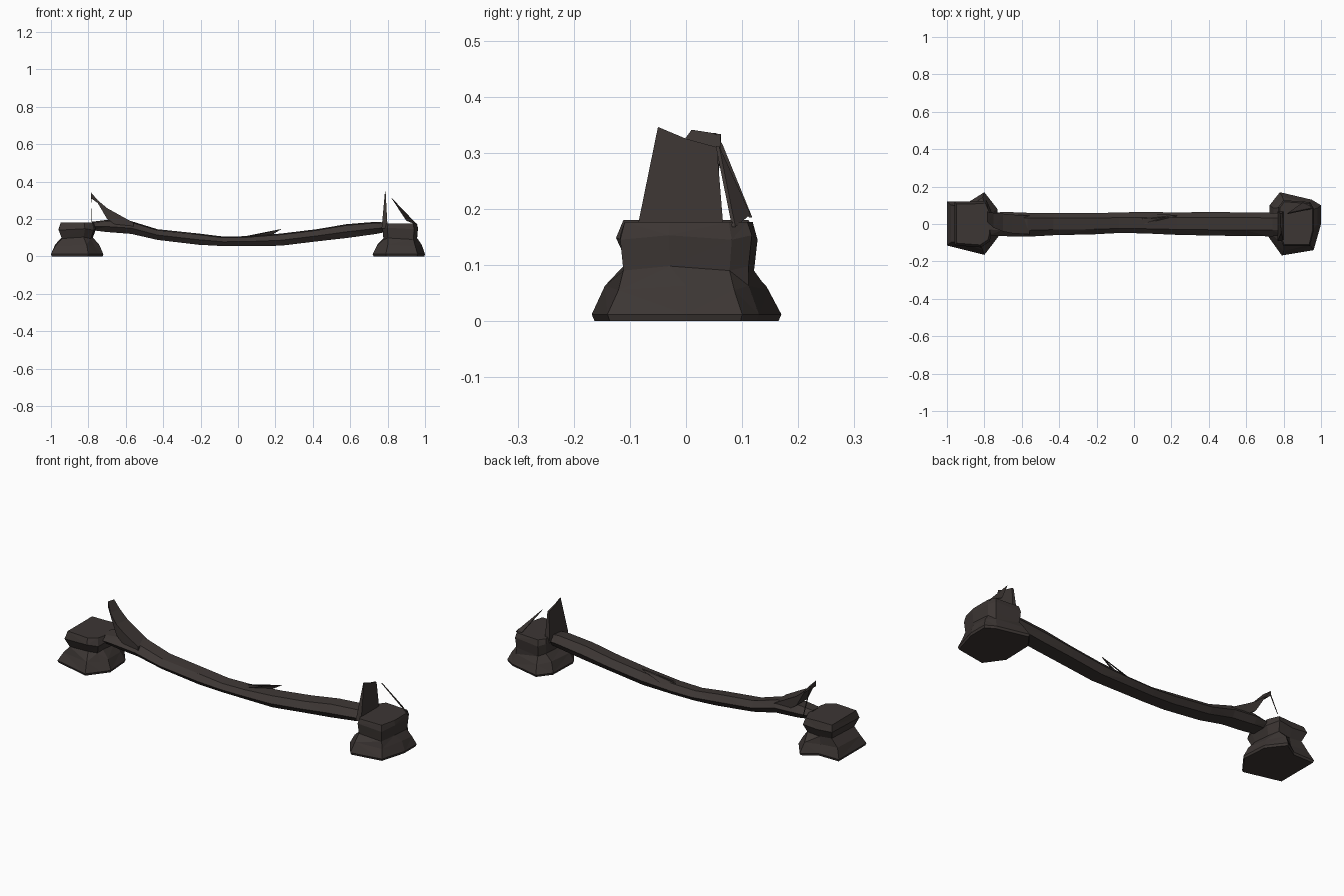
import bpy, bmesh

if "Cube" in bpy.data.objects:
    bpy.data.objects.remove(bpy.data.objects["Cube"])

mat = bpy.data.materials.new("dark charred brown")
mat.diffuse_color = (0.046, 0.037, 0.034, 1)
mat.use_nodes = True
mat.node_tree.nodes["Principled BSDF"].inputs["Base Color"].default_value = mat.diffuse_color


def loft(name, rings):
    """Skin a list of equal-length point rings and close both ends."""
    bm = bmesh.new()
    vs = [[bm.verts.new(p) for p in r] for r in rings]
    n = len(rings[0])
    for a, b in zip(vs, vs[1:]):
        for i in range(n):
            j = (i + 1) % n
            bm.faces.new((a[i], a[j], b[j], b[i]))
    bm.faces.new(vs[0])
    bm.faces.new(vs[-1])
    bmesh.ops.triangulate(bm, faces=bm.faces[:])
    bmesh.ops.recalc_face_normals(bm, faces=bm.faces[:])
    return finish(name, bm)


def finish(name, bm):
    me = bpy.data.meshes.new(name)
    bm.to_mesh(me)
    bm.free()
    me.materials.append(mat)
    ob = bpy.data.objects.new(name, me)
    bpy.context.collection.objects.link(ob)
    return ob


def splinter(name, pts):
    """Thin triangular sliver."""
    loft(name, [[(x, y - 0.003, z) for x, y, z in pts],
                [(x + 0.002, y + 0.003, z) for x, y, z in pts]])


def rock(name, base, top, cx, levels):
    """Waisted boulder: flared foot outline below, blocky cap outline above.
    levels: (outline 0=foot 1=cap, z, scale)"""
    rings = []
    for k, z, s in levels:
        rings.append([(cx + (x - cx) * s, y * s, z + (0.008 * (i % 2) if z > 0.03 and z < 0.16 else 0))
                      for i, (x, y) in enumerate((base, top)[k])])
    return loft(name, rings)


# Rocks at both ends
left_foot = [(-1, -.115), (-.80, -.165), (-.75, -.10), (-.72, -.06),
             (-.73, .08), (-.80, .17), (-.88, .12), (-1, .12)]
left_cap = [(-.955, -.11), (-.82, -.12), (-.775, -.09), (-.765, -.05),
            (-.765, .06), (-.79, .12), (-.87, .115), (-.955, .115)]
rock("left_rock", left_foot, left_cap, -.86,
     [(0, 0.0, .97), (0, .012, 1), (0, .055, .84), (1, .095, .86), (1, .14, 1.04), (1, .18, .93)])

right_foot = [(.72, -.07), (.79, -.168), (.96, -.14), (1, .0),
              (1, .10), (.95, .13), (.78, .17), (.725, .10)]
right_cap = [(.775, -.06), (.80, -.115), (.94, -.115), (.96, -.03),
             (.96, .08), (.94, .115), (.80, .125), (.775, .09)]
rock("right_rock", right_foot, right_cap, .87,
     [(0, 0.0, .97), (0, .012, 1), (0, .055, .86), (1, .09, .97), (1, .145, 1.02), (1, .177, .95)])

# Sagging log: x, y front, y back, z bottom, z top
stations = [(-.78, -.06, .055, .14, .185), (-.70, -.065, .065, .13, .195),
            (-.57, -.068, .06, .12, .188), (-.43, -.06, .06, .088, .145),
            (-.21, -.055, .058, .062, .122), (-.08, -.048, .062, .055, .106),
            (.05, -.05, .064, .055, .108), (.23, -.058, .062, .057, .122),
            (.42, -.062, .064, .08, .145), (.58, -.064, .062, .098, .172),
            (.74, -.066, .06, .12, .185), (.79, -.06, .06, .13, .18)]
loft("log", [[(x, f * .6, b), (x, k * .65, b), (x, k, b + (t - b) * .5),
              (x, k * .55, t), (x, f * .5, t - .006), (x, f, b + (t - b) * .45)]
             for x, f, k, b, t in stations])

# Broken left end curling up over the rock: x, y front, y back, z bottom, z top
curl = [(-.56, -.055, .045, .15, .18), (-.65, -.05, .05, .165, .23),
        (-.70, -.04, .055, .20, .258), (-.75, -.02, .06, .285, .30),
        (-.785, .01, .062, .31, .341)]
loft("left_broken_end", [[(x, f, b), (x, k, b), (x, k, t - .008), (x, f, t)]
                         for x, f, k, b, t in curl])
splinter("left_hanging_splinter", [(-.785, .05, .335), (-.785, .062, .315), (-.783, .115, .185)])

# Upright broken plate at the right end with a notched top
plate = [(-.09, .15), (.068, .15), (.055, .31), (.0, .325), (-.05, .346)]
loft("right_broken_end",
     [[(.768 + (z - .15) * .09, y, z) for y, z in plate],
      [(.80 - (z - .15) * .055, y, z) for y, z in plate]])

# Loose slivers
splinter("right_leaning_splinter", [(.82, .056, .312), (.958, .085, .168), (.90, .112, .19)])
splinter("log_splinter", [(.0, .02, .10), (.10, .05, .095), (.23, .045, .146)])
splinter("log_splinter_base", [(.05, .0, .104), (.18, .04, .115), (.23, .045, .146)])
